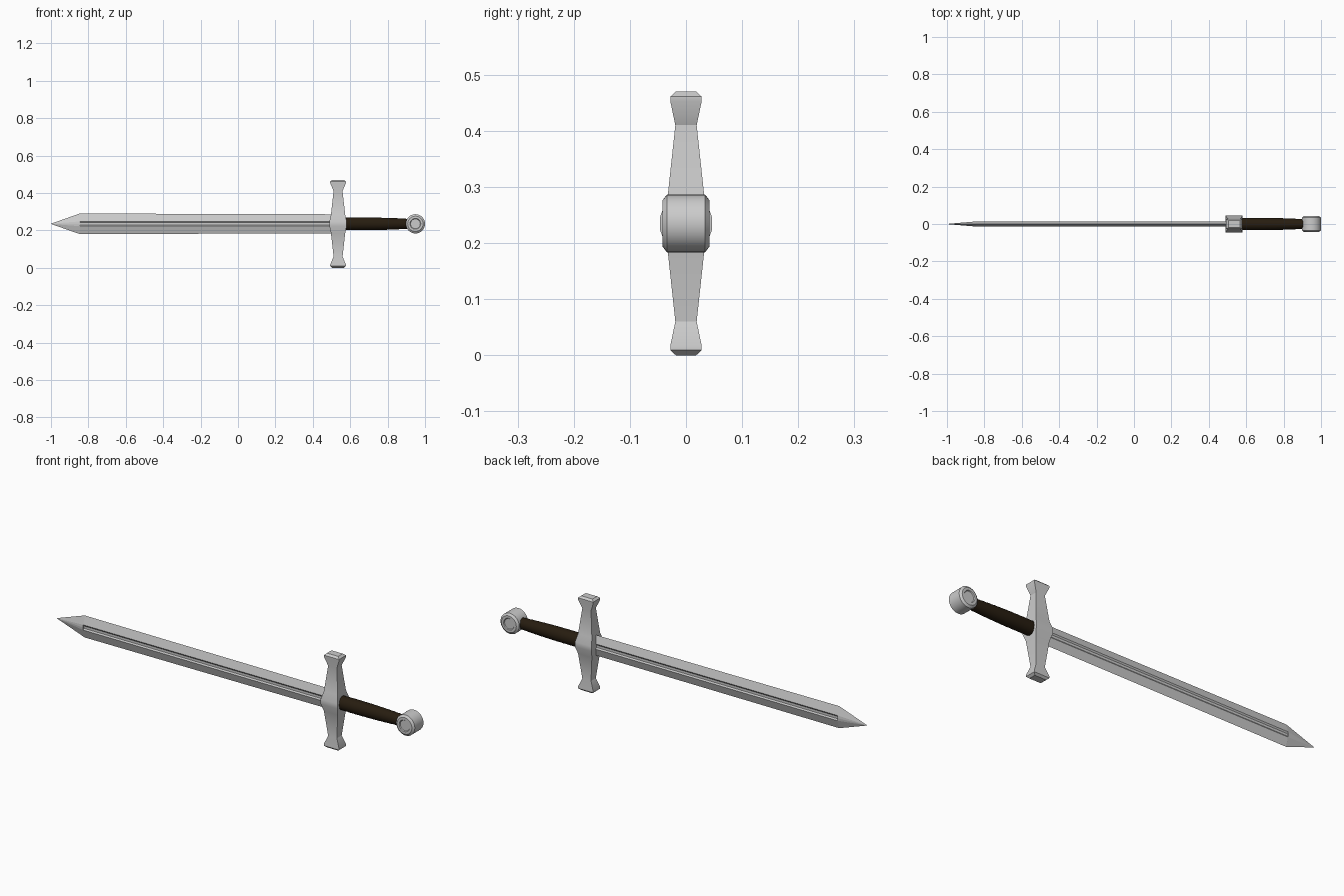
import bpy, math
from mathutils import Vector

if "Cube" in bpy.data.objects:
    bpy.data.objects.remove(bpy.data.objects["Cube"])

ZC = 0.235  # height of the sword's long axis


def loft(name, rings, smooth=None):
    """Skin a list of equal-length closed rings and cap both ends."""
    n = len(rings[0])
    verts = [p for r in rings for p in r]
    faces = [(k * n + i, k * n + (i + 1) % n, (k + 1) * n + (i + 1) % n, (k + 1) * n + i)
             for k in range(len(rings) - 1) for i in range(n)]
    faces += [tuple(range(n))[::-1], tuple(range(len(verts) - n, len(verts)))]
    me = bpy.data.meshes.new(name)
    me.from_pydata(verts, [], faces)
    ob = bpy.data.objects.new(name, me)
    bpy.context.collection.objects.link(ob)
    bpy.context.view_layer.objects.active = ob
    ob.select_set(True)
    bpy.ops.object.mode_set(mode='EDIT')
    bpy.ops.mesh.select_all(action='SELECT')
    bpy.ops.mesh.normals_make_consistent(inside=False)
    bpy.ops.object.mode_set(mode='OBJECT')
    if smooth:
        bpy.ops.object.shade_smooth_by_angle(angle=math.radians(smooth))
    ob.select_set(False)
    return ob


# Blade: lens section with a central fuller, closing to a diamond point
def blade_ring(x, w, ridge, groove, rz, gz):
    half = [(w, 0), (rz, ridge), (gz, groove), (-gz, groove), (-rz, ridge)]
    pts = half + [(-z, -y) for z, y in half]
    return [(x, y, ZC + z) for z, y in pts]


loft("blade", [
    blade_ring(0.51, 0.051, 0.013, 0.008, 0.013, 0.006),
    blade_ring(-0.845, 0.055, 0.013, 0.008, 0.013, 0.006),
    blade_ring(-0.846, 0.055, 0.0125, 0.0135, 0.013, 0.001),
    blade_ring(-1.0, 0.0006, 0.0004, 0.0005, 0.0003, 0.0001),
])

# Crossguard: square section, swollen centre and flared ends
half = [(0.012, 0.046, 0.046), (0.05, 0.038, 0.0325), (0.175, 0.024, 0.019),
        (0.218, 0.042, 0.028), (0.226, 0.042, 0.028), (0.235, 0.031, 0.018)]
profile = [(-z, a, b) for z, a, b in reversed(half)] + half
loft("crossguard", [[(0.535 + sx * a, sy * b, ZC + z)
                     for sx, sy in ((-1, -1), (1, -1), (1, 1), (-1, 1))]
                    for z, a, b in profile], 25)

# Grip: wrapped, slightly swollen handle
N = 20
rings = []
STEPS = 22
for k in range(STEPS + 1):
    t = k / STEPS
    r = 0.034 - 0.007 * t + 0.003 * math.sin(math.pi * t) - (0.0008 if k % 2 else 0)
    rings.append([(0.57 + 0.345 * t, r * 0.97 * math.cos(2 * math.pi * i / N),
                   ZC + r * math.sin(2 * math.pi * i / N)) for i in range(N)])
grip = loft("grip", rings, 40)
leather = bpy.data.materials.new("dark_leather")
leather.diffuse_color = (0.02, 0.012, 0.005, 1)
leather.use_nodes = True
leather.node_tree.nodes["Principled BSDF"].inputs["Base Color"].default_value = leather.diffuse_color
grip.data.materials.append(leather)

# Pommel: thick wheel across the sword, bevelled rim and recessed faces
M = 32
side = [(0.0515, 0.034), (0.041, 0.042), (0.029, 0.042), (0.026, 0.038)]
wheel = [(r, -y) for r, y in reversed(side)] + side
loft("pommel", [[(0.9485 + r * math.cos(2 * math.pi * i / M), y,
                  ZC + r * math.sin(2 * math.pi * i / M)) for i in range(M)]
                for r, y in wheel], 30)
